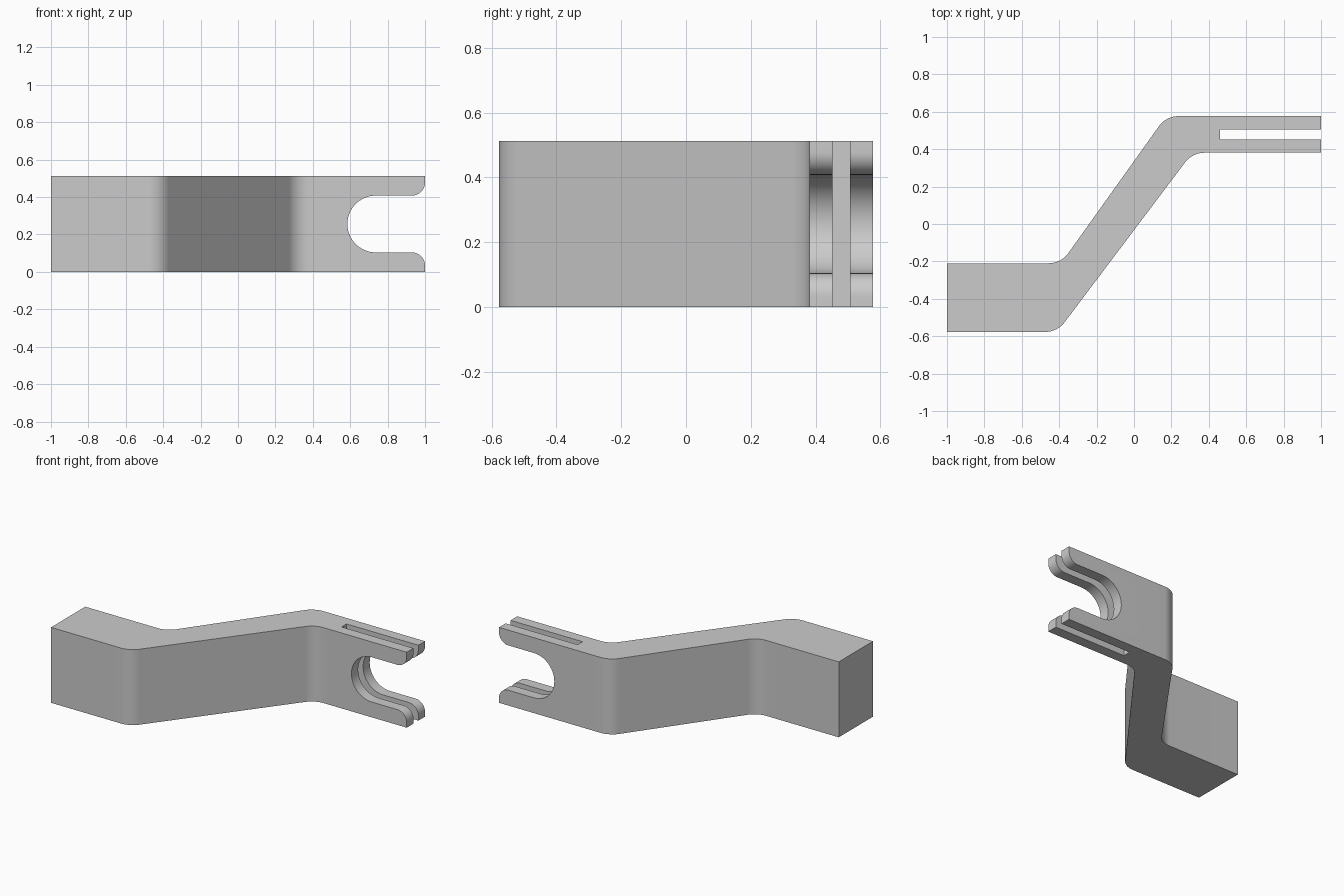
import bpy, bmesh, math
from mathutils import Vector

cube = bpy.data.objects.get("Cube")
if cube:
    bpy.data.objects.remove(cube, do_unlink=True)

HEIGHT = 0.512
BEND = 0.13                        # bend radius
MID, NOTCH_R, TIP_R = HEIGHT / 2, 0.152, 0.07

grey = bpy.data.materials.new("light grey")
grey.use_nodes = True
grey.diffuse_color = (0.6, 0.6, 0.6, 1)
grey.node_tree.nodes["Principled BSDF"].inputs["Base Color"].default_value = (0.6, 0.6, 0.6, 1)


def arc(cx, cy, r, start, end, steps=16):
    """Points along an arc, angles in degrees."""
    angles = [math.radians(start + (end - start) * i / steps) for i in range(steps + 1)]
    return [(cx + r * math.cos(a), cy + r * math.sin(a)) for a in angles]


def fillet(before, corner, after, r, steps=12):
    """Round one outline corner with a tangent arc."""
    c = Vector(corner)
    u, v = (Vector(before) - c).normalized(), (Vector(after) - c).normalized()
    half = u.angle(v) / 2
    centre = c + (u + v).normalized() * (r / math.sin(half))
    p, q = (c + d * (r / math.tan(half)) - centre for d in (u, v))
    sweep = p.angle_signed(q)
    # angle_signed is clockwise positive
    return [tuple(centre + Vector((
        p.x * math.cos(a) + p.y * math.sin(a),
        p.y * math.cos(a) - p.x * math.sin(a))))
        for a in (sweep * i / steps for i in range(steps + 1))]


def prism(name, outline, to_3d, low, high):
    """Extrude a flat outline between two depths."""
    mesh = bpy.data.meshes.new(name)
    bm = bmesh.new()
    face = bm.faces.new([bm.verts.new(to_3d(a, b, low)) for a, b in outline])
    new = bmesh.ops.extrude_face_region(bm, geom=[face])["geom"]
    shift = Vector(to_3d(0, 0, high)) - Vector(to_3d(0, 0, low))
    bmesh.ops.translate(bm, vec=shift, verts=[g for g in new if isinstance(g, bmesh.types.BMVert)])
    bmesh.ops.recalc_face_normals(bm, faces=bm.faces)
    bm.to_mesh(mesh)
    bm.free()
    mesh.materials.append(grey)
    obj = bpy.data.objects.new(name, mesh)
    bpy.context.collection.objects.link(obj)
    return obj


def upright(a, b, d):
    return (a, b, d)


def sideways(a, b, d):
    return (a, d, b)


# Offset arm: plan outline with four rounded bends
corners = [(-1, -0.577), (-0.41, -0.577), (0.312, 0.381), (1, 0.381),
           (1, 0.577), (0.172, 0.577), (-0.39, -0.21), (-1, -0.21)]
outline = []
for i, c in enumerate(corners):
    if abs(c[0]) < 1:
        outline += fillet(corners[i - 1], c, corners[i + 1], BEND)
    else:
        outline.append(c)
arm = prism("offset_arm", outline, upright, 0, HEIGHT)

# Fork notch: round end, with a flared mouth where the tips are rounded
notch = arc(0.737, MID, NOTCH_R, 90, 270, 40)
notch += arc(1 - TIP_R, MID - NOTCH_R - TIP_R, TIP_R, 90, 0)
notch += [(1.1, MID - NOTCH_R - TIP_R), (1.1, MID + NOTCH_R + TIP_R)]
notch += arc(1 - TIP_R, MID + NOTCH_R + TIP_R, TIP_R, 0, -90)
notch_cutter = prism("notch_cutter", notch, sideways, 0.25, 0.7)

# Slot that splits the fork into two plates
slot = [(0.46, 0.453), (1.1, 0.453), (1.1, 0.506), (0.46, 0.506)]
slot_cutter = prism("slot_cutter", slot, upright, -0.1, HEIGHT + 0.1)

# Apply the cuts
bpy.context.view_layer.objects.active = arm
for cutter in (notch_cutter, slot_cutter):
    cutter.hide_render = True
    mod = arm.modifiers.new(cutter.name, 'BOOLEAN')
    mod.operation, mod.solver, mod.object = 'DIFFERENCE', 'EXACT', cutter
    bpy.ops.object.modifier_apply(modifier=mod.name)
    bpy.data.objects.remove(cutter, do_unlink=True)

# Smooth bends, sharp edges
bpy.ops.object.select_all(action='DESELECT')
arm.select_set(True)
bpy.ops.object.shade_smooth_by_angle(angle=math.radians(30))
